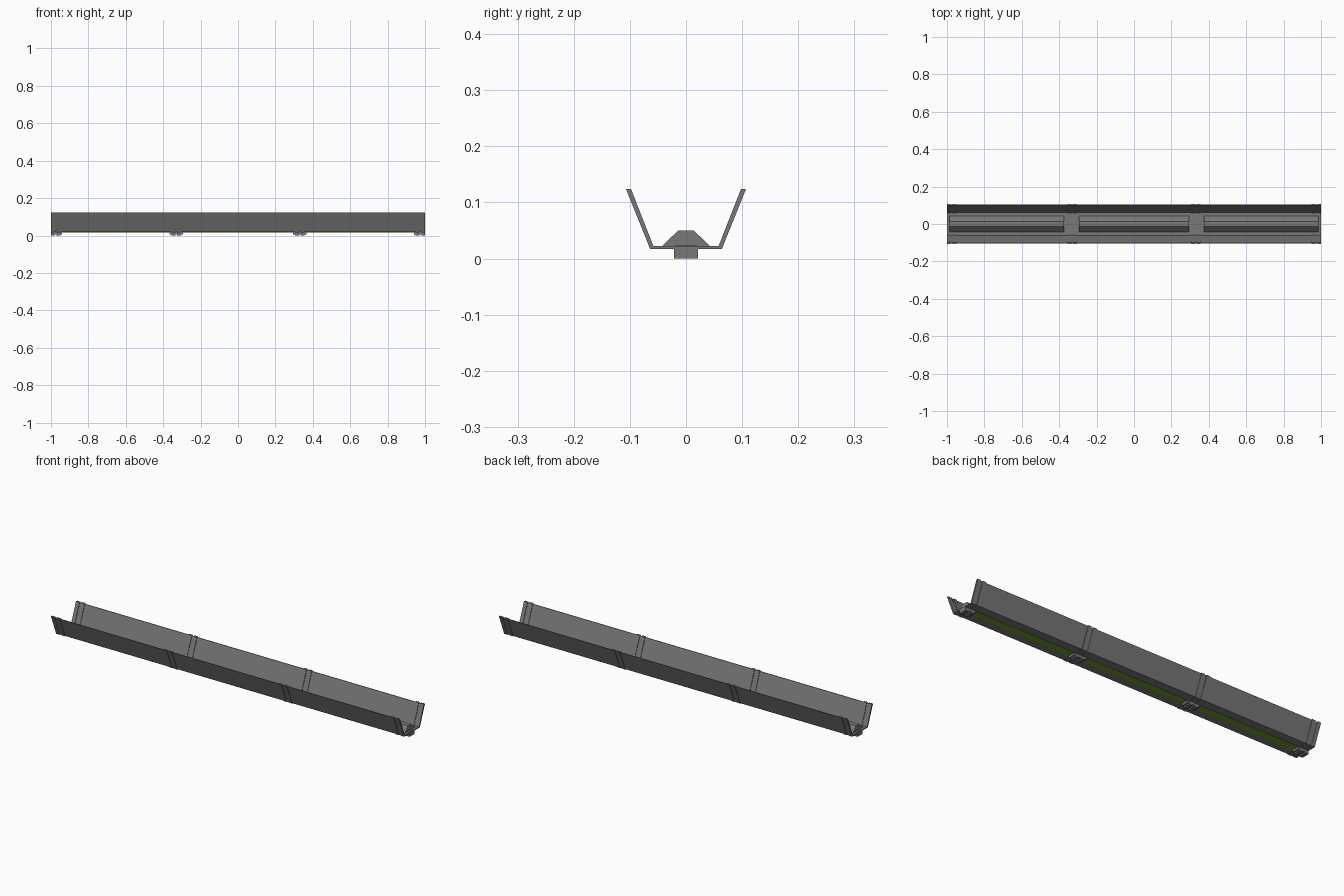
import bpy, bmesh

if "Cube" in bpy.data.objects:
    bpy.data.objects.remove(bpy.data.objects["Cube"])


def material(name, rgb):
    m = bpy.data.materials.new(name)
    m.diffuse_color = (*rgb, 1)
    m.use_nodes = True
    m.node_tree.nodes["Principled BSDF"].inputs["Base Color"].default_value = m.diffuse_color
    return m


GREY = material("grey metal", (0.19, 0.19, 0.19))
GREEN = material("green strip", (0.16, 0.32, 0.02))


def extrude_profile(name, points, x0, x1, mat):
    """Closed (y, z) outline extruded along x."""
    bm = bmesh.new()
    face = bm.faces.new([bm.verts.new((x0, y, z)) for y, z in points])
    out = bmesh.ops.extrude_face_region(bm, geom=[face])
    verts = [v for v in out["geom"] if isinstance(v, bmesh.types.BMVert)]
    bmesh.ops.translate(bm, verts=verts, vec=(x1 - x0, 0, 0))
    bmesh.ops.recalc_face_normals(bm, faces=bm.faces)
    mesh = bpy.data.meshes.new(name)
    bm.to_mesh(mesh)
    bm.free()
    mesh.materials.append(mat)
    ob = bpy.data.objects.new(name, mesh)
    bpy.context.collection.objects.link(ob)
    return ob


def mirrored(half):
    """Mirror a right-hand outline across y = 0."""
    return half + [(-y, z) for y, z in reversed(half)]


def channel(outer, inner):
    """U-shaped outline from right-hand halves (top point, bottom point)."""
    return mirrored(outer) + list(reversed(mirrored(inner)))


# Long trough
trough = channel([(0.1035, 0.122), (0.0625, 0.0185)],
                 [(0.1005, 0.122), (0.0605, 0.0215)])
extrude_profile("trough", trough, -0.995, 0.995, GREY)

# Paired ribs with a foot under each
rib = channel([(0.107, 0.124), (0.064, 0.017)], [(0.098, 0.124), (0.058, 0.022)])
foot = mirrored([(0.021, 0.018), (0.021, 0.0)])
for i, cx in enumerate((-0.975, -0.33, 0.33, 0.975)):
    for side, s in (("left", -1), ("right", 1)):
        x = cx + s * 0.015
        extrude_profile(f"rib_{i}_{side}", rib, x - 0.01, x + 0.01, GREY)
        extrude_profile(f"foot_{i}_{side}", foot, x - 0.01, x + 0.01, GREY)
    # Block joining the two feet
    extrude_profile(f"foot_link_{i}", mirrored([(0.02, 0.0235), (0.02, 0.006)]),
                    max(cx - 0.035, -0.995), min(cx + 0.035, 0.995), GREY)

# Raised covers on the floor, and green strips along the underside
cover = mirrored([(0.014, 0.05), (0.043, 0.0215)])
for i, (a, b) in enumerate(((-0.987, -0.375), (-0.295, 0.295), (0.375, 0.987))):
    extrude_profile(f"cover_{i}", cover, a, b, GREY)
strip = mirrored([(0.02, 0.0186), (0.02, 0.0172)])
for i, (a, b) in enumerate(((-0.95, -0.355), (-0.305, 0.305), (0.355, 0.95))):
    extrude_profile(f"green_strip_{i}", strip, a, b, GREEN)
